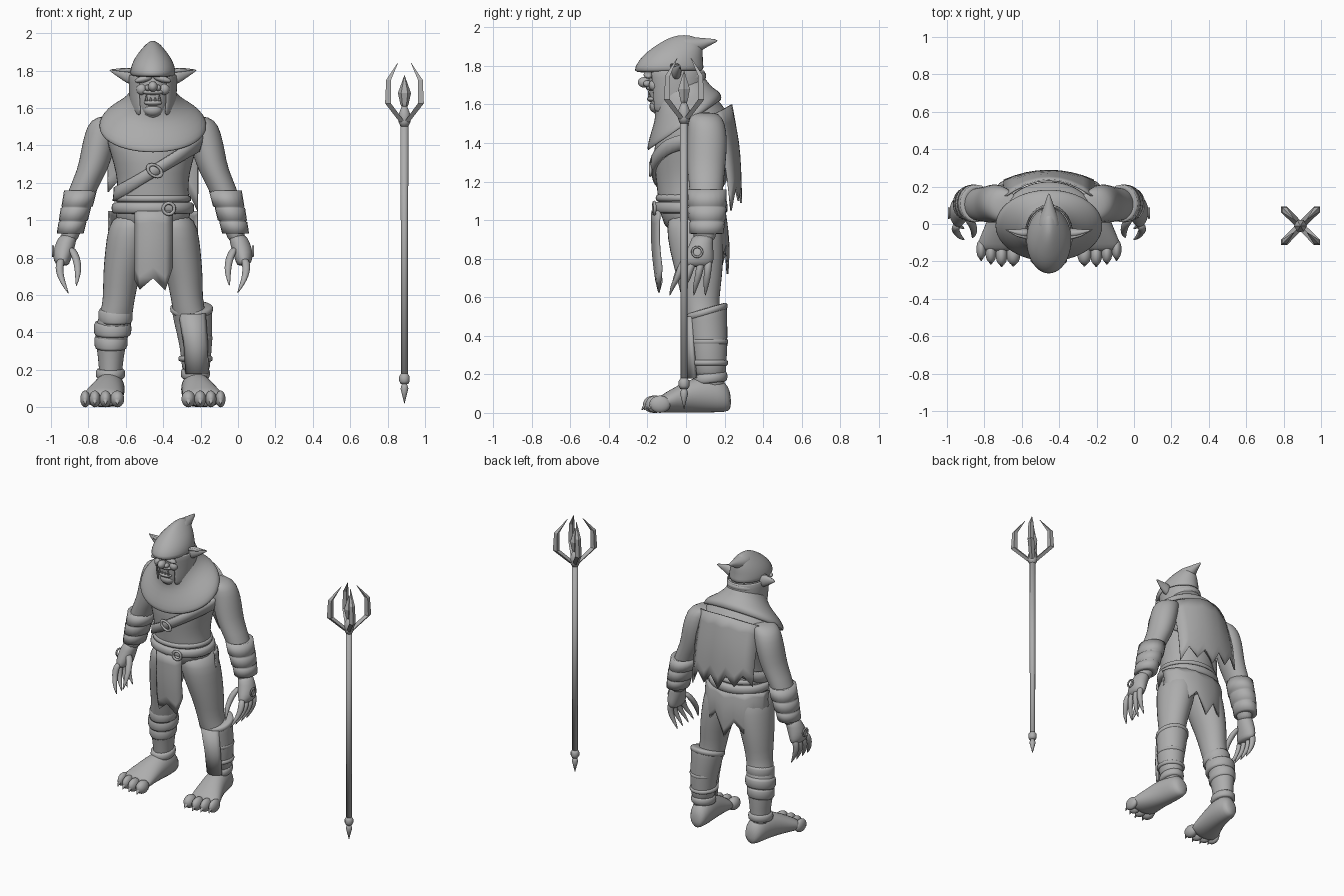
import bpy, bmesh, math
from mathutils import Vector

CX = -0.455                      # body centre line
grey = bpy.data.materials.new("plain_grey")
grey.diffuse_color = (0.42, 0.42, 0.42, 1)


def finish(ob, smooth=True, sub=0, thick=0):
    ob.data.materials.append(grey)
    for p in ob.data.polygons:
        p.use_smooth = smooth
    if thick:
        m = ob.modifiers.new("thickness", 'SOLIDIFY')
        m.thickness, m.offset = thick, 0
    if sub:
        m = ob.modifiers.new("rounding", 'SUBSURF')
        m.levels = m.render_levels = sub
    return ob


def grid(name, rows, closed=True, caps=True, **kw):
    """Skin a list of equally long point rows."""
    bm = bmesh.new()
    vs = [[bm.verts.new(p) for p in row] for row in rows]
    n = len(rows[0])
    for a, b in zip(vs, vs[1:]):
        for i in range(n if closed else n - 1):
            j = (i + 1) % n
            bm.faces.new((a[i], a[j], b[j], b[i]))
    if closed and caps:
        bm.faces.new(vs[0])
        bm.faces.new(vs[-1])
    bmesh.ops.recalc_face_normals(bm, faces=bm.faces)
    me = bpy.data.meshes.new(name)
    bm.to_mesh(me)
    bm.free()
    ob = bpy.data.objects.new(name, me)
    bpy.context.collection.objects.link(ob)
    return finish(ob, **kw)


def loft(name, rings, s=1, axis='z', n=16, arc=None, cx=CX, turn=0, **kw):
    """Rings are (x, y, z, ra, rb[, tilt]); axis is the direction of travel."""
    rows = []
    for x, y, z, ra, rb, *t in rings:
        row = []
        for i in range(n):
            a = turn + 2 * math.pi * i / n
            if arc:
                a = math.radians(arc[0] + (arc[1] - arc[0]) * i / (n - 1))
            c, d = ra * math.cos(a), rb * math.sin(a)
            o = {'z': (c, d, t[0] * math.sin(a) if t else 0),
                 'y': (c, 0, d), 'x': (0, c, d)}[axis]
            row.append((cx + s * (x + o[0]), y + o[1], z + o[2]))
        rows.append(row)
    return grid(name, rows, closed=not arc, **kw)


def ball(name, x, y, z, rx, ry, rz, rot=(0, 0, 0)):
    bpy.ops.mesh.primitive_uv_sphere_add(segments=14, ring_count=9, location=(CX + x, y, z), rotation=rot)
    ob = bpy.context.object
    ob.name, ob.scale = name, (rx, ry, rz)
    return finish(ob)


def hoop(name, x, y, z, R, r, rot, scale=(1, 1, 1)):
    bpy.ops.mesh.primitive_torus_add(major_segments=16, minor_segments=6, major_radius=R,
                                     minor_radius=r, location=(CX + x, y, z), rotation=rot)
    ob = bpy.context.object
    ob.name, ob.scale = name, scale
    return finish(ob)


def band(name, x, y, z, rx, ry, h, s=1, tilt=0, b=.014):
    """Rounded strap around a limb."""
    loft(name, [(x, y, z - h, rx - b, ry - b, tilt), (x, y, z - h * .8, rx, ry, tilt),
                (x, y, z + h * .8, rx, ry, tilt), (x, y, z + h, rx - b, ry - b, tilt)], s, n=20, sub=1)


def cloth(name, cols, bulge=0, n=7):
    """Columns are (x, y_top, z_top, y_bottom, z_bottom)."""
    rows = []
    for i in range(n):
        t = i / (n - 1)
        rows.append([(CX + x, y0 + (y1 - y0) * t + bulge * math.sin(math.pi * t), z0 + (z1 - z0) * t)
                     for x, y0, z0, y1, z1 in cols])
    grid(name, rows, closed=False, thick=.01)


# Torso
TORSO = [(0, .04, .92, .17, .14), (0, .03, 1.03, .21, .165), (0, .02, 1.12, .195, .17),
         (0, .02, 1.2, .19, .175), (0, .02, 1.3, .21, .19), (0, .03, 1.42, .25, .2),
         (0, .06, 1.5, .26, .165), (0, .05, 1.58, .2, .13), (0, 0, 1.66, .1, .1)]
loft("torso", TORSO, n=20, sub=1)


def torso_at(z):
    for a, b in zip(TORSO, TORSO[1:]):
        if a[2] <= z <= b[2]:
            t = (z - a[2]) / (b[2] - a[2])
            return [p + (q - p) * t for p, q in zip(a, b)]
    return TORSO[4]


# Diagonal chest strap following the torso
rows = []
for dz in (-.035, 0, .035):
    row = []
    for i in range(40):
        a, z = 2 * math.pi * i / 40, 1.26 + dz
        for _ in range(6):
            _, cy, _, rx, ry = torso_at(z)
            x = (rx + .008) * math.cos(a)
            z = 1.26 + dz + .6 * x
        row.append((CX + x, cy + (ry + .008) * math.sin(a), z))
    rows.append(row)
grid("chest_strap", rows, caps=False, thick=.02)
hoop("strap_buckle", .01, -.185, 1.265, .034, .009, (math.pi / 2, .6, 0), (1.2, .8, 1))

# Belt and buckle
band("belt", 0, .025, 1.065, .225, .195, .033)
band("belt_upper_roll", 0, .022, 1.115, .208, .183, .02)
hoop("belt_buckle", .085, -.165, 1.062, .03, .009, (math.pi / 2, 0, .1))

# Cowl over the shoulders
loft("cowl", [(0, -.01, 1.49, .285, .188, .13), (0, -.005, 1.53, .28, .185, .12),
              (0, 0, 1.575, .235, .165, .09), (0, -.01, 1.615, .17, .14, .07),
              (0, -.03, 1.66, .125, .135, .06), (0, -.04, 1.7, .11, .125, .04)],
     n=24, caps=False, thick=.014, sub=1)

# Face
loft("face", [(0, -.1, 1.535, .035, .045), (0, -.09, 1.56, .075, .09), (0, -.07, 1.62, .095, .12),
              (0, -.06, 1.68, .105, .135), (0, -.06, 1.76, .105, .14), (0, -.06, 1.8, .09, .13)], sub=1)
ball("nose", 0, -.215, 1.715, .026, .035, .028)
ball("upper_lip", 0, -.178, 1.685, .058, .03, .016)
ball("lower_lip", 0, -.175, 1.628, .05, .028, .016)
ball("chin", 0, -.155, 1.59, .05, .035, .035)
for s in (-1, 1):
    ball("nostril", s * .027, -.2, 1.708, .017, .022, .017)
    ball("cheek", s * .06, -.165, 1.70, .03, .028, .03)
    ball("brow", s * .05, -.195, 1.755, .05, .025, .018, (0, s * .25, 0))
    for x, h in ((.012, .018), (.035, .032)):
        loft("tooth", [(x, -.19, 1.638, .009, .008), (x, -.195, 1.638 + h, .002, .002)], s, n=6)
    # Pointed ears with a raised back edge
    loft("ear", [(.10, -.05, 1.765, .03, .05), (.14, -.05, 1.775, .028, .045),
                 (.18, -.045, 1.787, .016, .027), (.235, -.03, 1.803, .002, .003)], s, 'x', 10, sub=1)
    loft("ear_lobe_rim", [(.11, -.075, 1.80, .01, .012), (.17, -.06, 1.802, .008, .008),
                          (.225, -.035, 1.805, .002, .002)], s, 'x', 8)

# Hood: side drape, peaked crown and backward tip
loft("hood_sides", [(0, -.055, 1.56, .105, .135), (0, -.05, 1.62, .12, .145),
                    (0, -.05, 1.7, .124, .15), (0, -.06, 1.78, .126, .155)],
     arc=(-55, 235), n=20, thick=.012, sub=1)
loft("hood_crown", [(0, -.08, 1.765, .112, .165, .0), (0, -.09, 1.78, .124, .186, .01),
                    (0, -.083, 1.82, .12, .172), (0, -.06, 1.87, .098, .15),
                    (0, -.03, 1.915, .062, .115), (0, -.015, 1.945, .034, .075),
                    (0, -.01, 1.96, .01, .03)], n=20, sub=1)
loft("hood_tip", [(0, -.06, 1.89, .06, .055), (0, .0, 1.905, .062, .053), (0, .06, 1.905, .042, .042),
                  (0, .11, 1.922, .022, .022), (0, .165, 1.932, .004, .006)], axis='y', sub=1)
for z in (1.66, 1.72):
    band("hood_fold", 0, -.035, z, .124, .142, .02, tilt=.03)

# Ragged back cape, front flap and back skirt
hem = [1.15, 1.22, 1.13, 1.2, 1.09, 1.18, 1.1, 1.17, 1.05]
cloth("back_cape", [(-.24 + .06 * i, .235 - 1.6 * (.06 * i - .24) ** 2, 1.55 + .05 * math.sin(math.pi * i / 8),
                     .285 - .9 * (.06 * i - .24) ** 2, h) for i, h in enumerate(hem)], .015)
loft("cape_yoke", [(0, .04, 1.53, .25, .19), (0, .03, 1.6, .21, .15), (0, 0, 1.68, .12, .11)],
     arc=(10, 170), n=14, thick=.012, sub=1)
cloth("front_flap", [(-.095, -.135, 1.05, -.125, .68), (-.07, -.155, 1.05, -.14, .63), (0, -.175, 1.05, -.155, .69),
                     (.065, -.155, 1.05, -.14, .625), (.105, -.135, 1.05, -.125, .75)], -.01)
skirt = [.93, .86, .94, .80, .88, .72, .84, .76, .92, .85, .95]
cloth("back_skirt", [(.235 * math.cos(math.pi * i / 10), .04 + .16 * math.sin(math.pi * i / 10), 1.05,
                      .05 + .165 * math.sin(math.pi * i / 10), h) for i, h in enumerate(skirt)], .012)

for s in (-1, 1):
    # Arms
    loft("arm", [(.2, .09, 1.56, .06, .06), (.25, .1, 1.54, .085, .09), (.275, .11, 1.47, .09, .102),
                 (.295, .11, 1.38, .09, .106), (.32, .105, 1.27, .083, .1), (.375, .105, 1.17, .078, .09),
                 (.41, .105, 1.05, .07, .08), (.44, .1, .93, .05, .06), (.45, .09, .88, .045, .055)], s, sub=1)
    # Layered bracers
    loft("bracer", [(.385, .11, 1.155, .07, .085), (.387, .11, 1.16, .088, .1), (.405, .11, 1.075, .084, .102),
                    (.408, .11, 1.07, .076, .094), (.412, .11, 1.065, .081, .1), (.425, .11, 1.0, .078, .096),
                    (.427, .11, .995, .07, .086), (.43, .11, .99, .075, .092), (.442, .107, .93, .072, .088),
                    (.442, .107, .928, .05, .06)], s, n=20)
    # Hands, clawed fingers and thumb
    loft("hand", [(.45, .09, .93, .045, .055), (.465, .08, .88, .055, .06), (.48, .07, .83, .056, .075),
                  (.487, .06, .78, .045, .085), (.48, .06, .755, .03, .07)], s, sub=1)
    for y, tip in ((-.005, -.085), (.04, -.025), (.083, .04), (.118, .1)):
        m = (y + tip) / 2
        loft("finger", [(.49, y, .8, .024, .024), (.503, y * .7 + tip * .3, .745, .024, .022),
                        (.492, m, .695, .019, .019), (.478, tip * .8 + y * .2, .66, .015, .015),
                        (.45, tip, .605, .002, .002)], s, n=8, sub=1)
    loft("thumb", [(.44, .04, .86, .025, .028), (.408, .0, .8, .024, .026), (.4, -.035, .74, .02, .02),
                   (.402, -.055, .7, .015, .015), (.41, -.075, .645, .002, .002)], s, n=8, sub=1)
    hoop("hand_emblem", s * .535, .058, .835, .026, .006, (0, math.pi / 2, 0))

    # Legs
    loft("leg", [(.1, .04, 1.04, .1, .13), (.118, .045, .96, .125, .15), (.135, .055, .85, .122, .145),
                 (.17, .07, .7, .1, .12), (.18, .075, .59, .086, .098), (.195, .085, .5, .088, .092),
                 (.217, .112, .42, .098, .1), (.225, .122, .33, .08, .09), (.225, .128, .2, .06, .075),
                 (.23, .13, .1, .065, .075)], s, sub=1)
    # Feet with four clawed toes
    loft("foot", [(.215, .235, .055, .035, .04), (.22, .205, .088, .065, .086), (.225, .12, .1, .078, .1),
                  (.24, .03, .09, .087, .09), (.258, -.05, .07, .103, .07), (.272, -.11, .052, .115, .052),
                  (.275, -.15, .042, .105, .038)], s, 'y', sub=1)
    for x, r, y in ((.19, .038, -.165), (.253, .032, -.168), (.31, .03, -.155), (.362, .027, -.135)):
        ball("toe", s * x, y, .045, r, .055, .045)
        loft("toe_claw", [(x, y - .025, .055, r * .6, .02), (x, y - .048, .04, r * .4, .016),
                          (x, y - .062, .018, .003, .004)], s, 'y', 8)
    band("ankle_cuff", .227, .125, .18, .08, .092, .028, s, .01)

# Wraps on the bare calf
for x, y, z, rx, ry in ((.2, .09, .49, .094, .098), (.215, .11, .42, .102, .104), (.224, .12, .35, .09, .097)):
    band("calf_wrap", x, y, z, rx, ry, .04, -1, .015, .01)

# Tall boot on the other leg, with shin plate and straps
loft("boot", [(.23, .125, .17, .075, .085), (.23, .122, .25, .078, .088), (.23, .118, .34, .09, .098),
              (.215, .112, .44, .1, .104, .02), (.208, .108, .53, .112, .106, .03),
              (.207, .106, .545, .105, .1, .03), (.2, .1, .53, .08, .085, .03)], n=20, sub=1)
loft("shin_plate", [(.235, .115, .18, .07, .1), (.23, .11, .33, .075, .108), (.21, .105, .5, .085, .112)],
     arc=(220, 320), n=8, thick=.02)
band("boot_rim", .207, .107, .525, .117, .111, .02, 1, .03)
for z in (.26, .37):
    band("boot_strap", .228, .118, z, .094, .103, .016)

# Staff: shaft, collar and point
P = dict(cx=.89, n=12)
loft("staff_shaft", [(0, -.01, .15, .018, .018), (0, -.01, 1.53, .021, .021)], **P)
loft("staff_collar", [(0, -.01, .125, .02, .02), (0, -.01, .14, .028, .028),
                      (0, -.01, .165, .028, .028), (0, -.01, .18, .018, .018)], **P)
loft("staff_point", [(0, -.01, .13, .012, .012), (0, -.01, .1, .021, .021), (0, -.01, .02, .001, .001)], **P)
loft("staff_crown_base", [(0, -.01, 1.5, .02, .02), (0, -.01, 1.525, .032, .032), (0, -.01, 1.57, .03, .03),
                          (0, -.01, 1.62, .01, .01)], **P)
loft("staff_blade", [(0, -.01, 1.595, .008, .008), (0, -.01, 1.62, .022, .022), (0, -.01, 1.68, .035, .035),
                     (0, -.01, 1.775, .001, .001)], cx=.89, n=6, smooth=False)
# Four curved prongs set on the diagonals
for sx in (-1, 1):
    for sy in (-1, 1):
        loft("staff_prong", [(sx * d, -.01 + sy * d, z, r, r) for d, z, r in (
            (.012, 1.525, .02), (.088, 1.625, .022), (.085, 1.75, .018), (.036, 1.84, .002))],
             cx=.89, n=4, turn=math.pi / 4, smooth=False)
